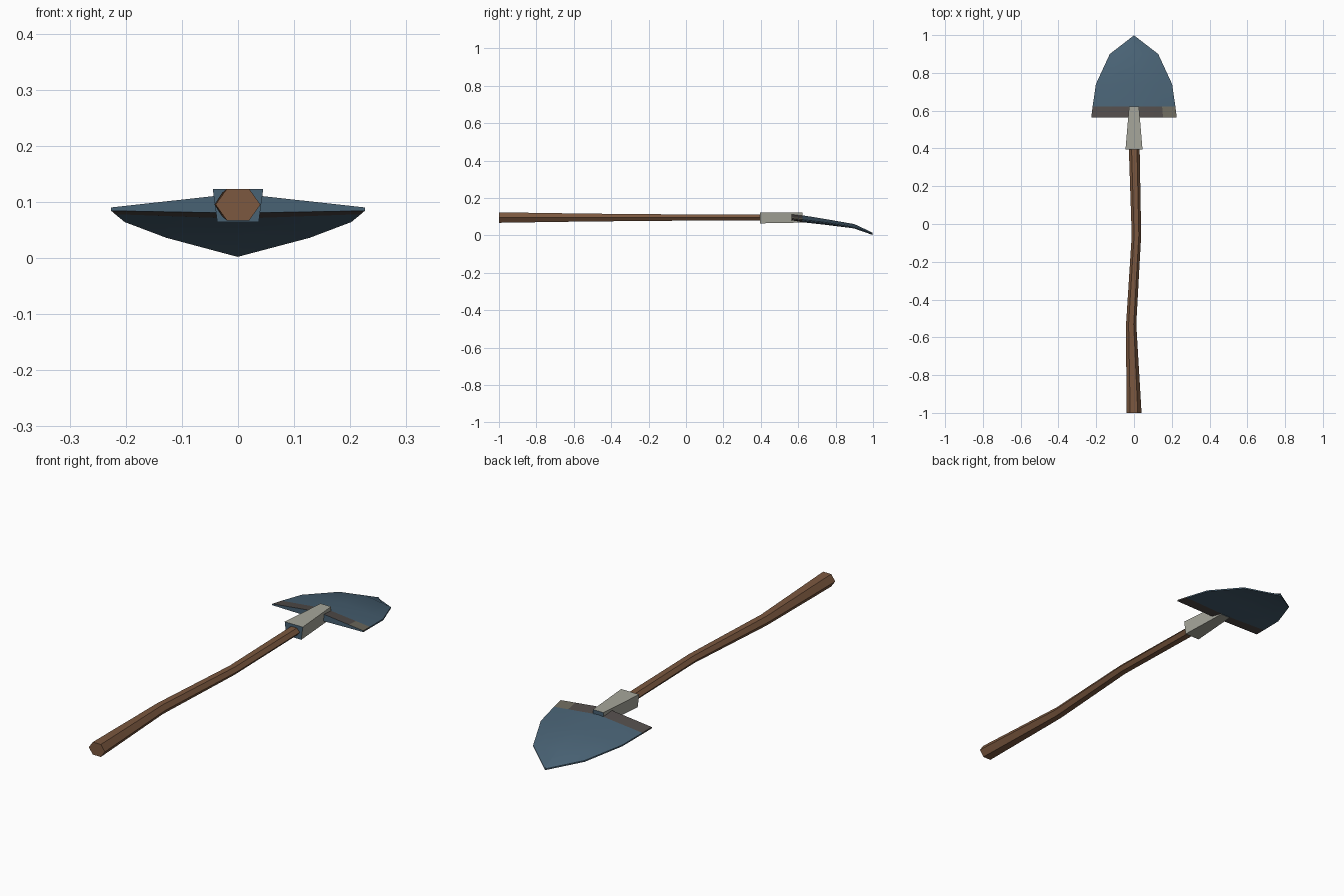
import bpy, bmesh, math

if "Cube" in bpy.data.objects:
    bpy.data.objects.remove(bpy.data.objects["Cube"])


def material(name, rgb):
    m = bpy.data.materials.new(name)
    m.diffuse_color = (*rgb, 1)
    m.use_nodes = True
    m.node_tree.nodes["Principled BSDF"].inputs["Base Color"].default_value = m.diffuse_color
    return m


WOOD = material("brown wood", (0.20, 0.098, 0.05))
STEEL = material("blue steel", (0.066, 0.122, 0.175))
GREY = material("pale grey metal", (0.38, 0.38, 0.325))
DARK = material("dark worn steel", (0.085, 0.074, 0.07))
PATCH = material("olive worn patch", (0.16, 0.15, 0.115))


def loft(name, rings, mats, rule, smooth=None):
    """Skin closed rings of points, cap both ends, colour faces by a rule."""
    bm = bmesh.new()
    loops = [[bm.verts.new(p) for p in r] for r in rings]
    n = len(loops[0])
    for a, b in zip(loops, loops[1:]):
        for i in range(n):
            j = (i + 1) % n
            bm.faces.new((a[i], a[j], b[j], b[i]))
    bm.faces.new(loops[0])
    bm.faces.new(loops[-1])
    bmesh.ops.remove_doubles(bm, verts=bm.verts, dist=0.0005)
    bmesh.ops.recalc_face_normals(bm, faces=bm.faces)
    bm.normal_update()
    for f in bm.faces:
        f.material_index = rule(f)
    me = bpy.data.meshes.new(name)
    bm.to_mesh(me)
    bm.free()
    for m in mats:
        me.materials.append(m)
    ob = bpy.data.objects.new(name, me)
    bpy.context.collection.objects.link(ob)
    if smooth:
        bpy.ops.object.select_all(action='DESELECT')
        ob.select_set(True)
        bpy.context.view_layer.objects.active = ob
        bpy.ops.object.shade_smooth_by_angle(angle=math.radians(smooth))
    return ob


# Handle: gently bent six-sided pole (y, centre x, half width, half height)
path = [(-1.0, 0.0, 0.040, 0.028), (-0.53, -0.015, 0.027, 0.021),
        (-0.06, 0.013, 0.025, 0.017), (0.45, 0.0, 0.029, 0.016)]
rings = [[(cx + w * math.cos(k * math.pi / 3), y,
           0.095 + h * math.sin(k * math.pi / 3) / 0.866) for k in range(6)]
         for y, cx, w, h in path]
loft("handle", rings, [WOOD], lambda f: 0, 35)

# Socket: tapered block with blue end faces (y, half top, half bottom, z low, z high)
rings = [[(-t, y, z1), (t, y, z1), (b, y, z0), (-b, y, z0)]
         for y, t, b, z0, z1 in [(0.395, 0.045, 0.037, 0.064, 0.123),
                                 (0.622, 0.026, 0.024, 0.068, 0.123)]]
loft("socket", rings, [GREY, STEEL], lambda f: int(abs(f.normal.y) > 0.9))

# Blade: ridged plate (y, half width, edge z, top centre z, bottom centre z)
rows = [(0.565, 0.226, 0.085, 0.115, 0.080), (0.622, 0.219, 0.079, 0.107, 0.070),
        (0.74, 0.202, 0.065, 0.088, 0.057), (0.90, 0.128, 0.037, 0.060, 0.039),
        (0.998, 0.001, 0.003, 0.014, 0.003)]


def section(y, w, e, top, low):
    us = (-1, -0.68, 0, 0.68, 1)
    upper = [(u * w, y, top + (e + 0.005 - top) * abs(u)) for u in us]
    lower = [(u * w, y, low + (e - 0.001 - low) * abs(u)) for u in reversed(us)]
    return upper + lower


def blade_colour(f):
    c = f.calc_center_median()
    if c.y > 0.622 or f.normal.y < -0.9:
        return 0
    return 2 if c.x > 0.16 and f.normal.z > 0.3 else 1   # worn rear band and patch


loft("blade", [section(*r) for r in rows], [STEEL, DARK, PATCH], blade_colour, 30)
